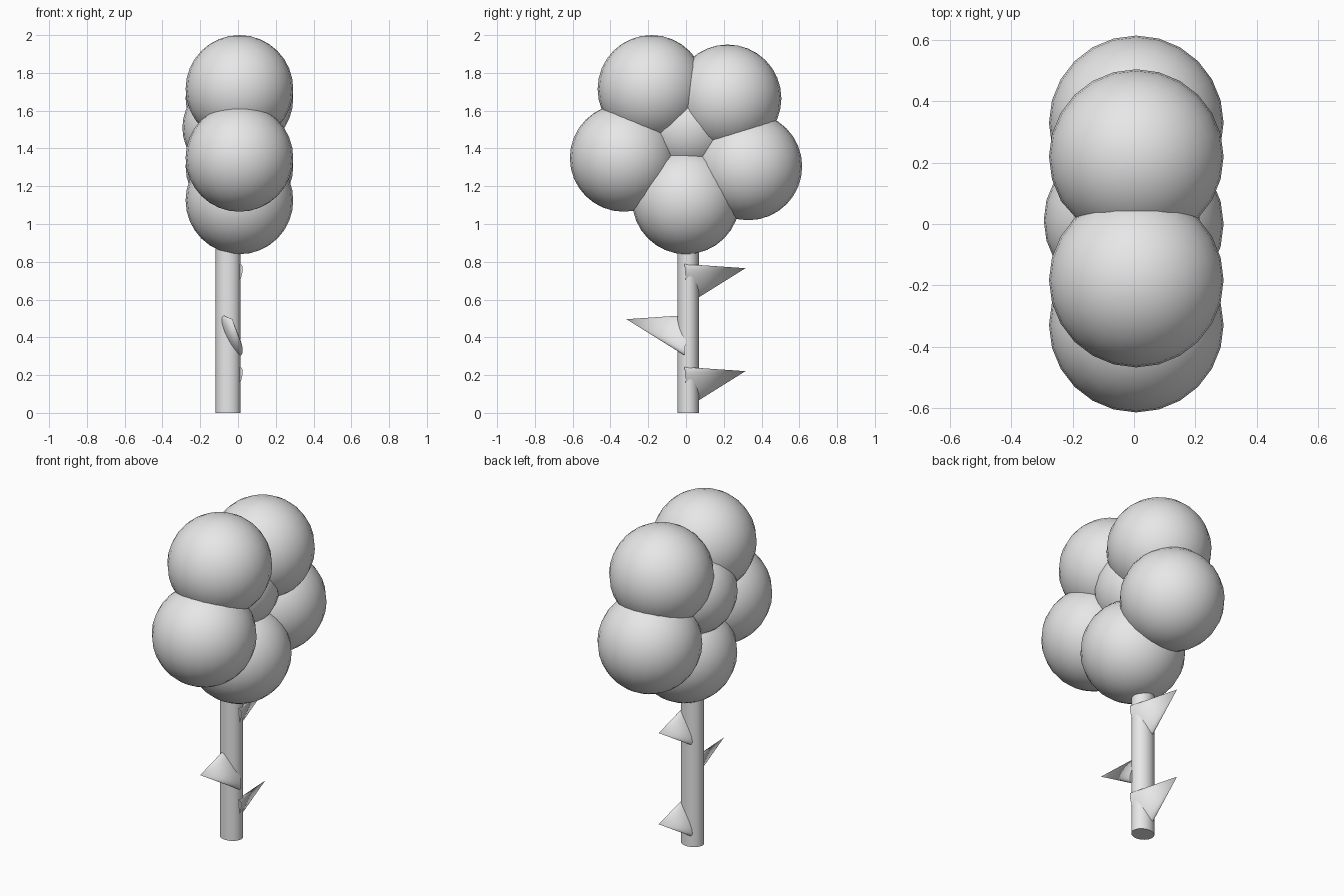
import bpy
import bmesh
import math

cube = bpy.data.objects.get("Cube")
if cube:
    bpy.data.objects.remove(cube, do_unlink=True)

# Single plain grey
grey = bpy.data.materials.new("plain_grey")
grey.use_nodes = True
COLOR = (0.8, 0.8, 0.8, 1)
grey.diffuse_color = COLOR
grey.node_tree.nodes["Principled BSDF"].inputs["Base Color"].default_value = COLOR


def finish(obj, name):
    obj.name = name
    obj.data.materials.append(grey)
    bpy.ops.object.select_all(action="DESELECT")
    obj.select_set(True)
    bpy.context.view_layer.objects.active = obj
    bpy.ops.object.shade_smooth_by_angle(angle=math.radians(40))


def ball(name, location, radius):
    bpy.ops.mesh.primitive_uv_sphere_add(segments=24, ring_count=16, radius=radius, location=location)
    finish(bpy.context.object, name)


def thorn(name, side, lift):
    """Flattened cone with a leaning oval base; side flips it around the stem."""
    long_r, short_r, lean, sides = 0.1175, 0.035, math.radians(25.6), 32
    bm = bmesh.new()
    ring = []
    for i in range(sides):
        a = 2 * math.pi * i / sides
        u, v = short_r * math.cos(a), long_r * math.sin(a)
        x = u * math.cos(lean) - v * math.sin(lean)
        z = u * math.sin(lean) + v * math.cos(lean)
        ring.append(bm.verts.new((side * x, side * 0.07 * z, z)))
    tip = bm.verts.new((side * 0.005, side * -0.315, 0.085))
    bm.faces.new(ring)
    for a, b in zip(ring, ring[1:] + ring[:1]):
        bm.faces.new((b, a, tip))
    bmesh.ops.recalc_face_normals(bm, faces=bm.faces)
    mesh = bpy.data.meshes.new(name)
    bm.to_mesh(mesh)
    bm.free()
    obj = bpy.data.objects.new(name, mesh)
    obj.location = (-0.035, 0, 0.411 + lift)
    bpy.context.collection.objects.link(obj)
    finish(obj, name)


# Flower head: five petals around a centre
petals = {
    "petal_bottom": (0.0, 1.125),
    "petal_front_low": (-0.33, 1.35),
    "petal_front_top": (-0.183, 1.715),
    "petal_back_top": (0.22, 1.665),
    "petal_back_low": (0.33, 1.305),
}
for name, (y, z) in petals.items():
    ball(name, (0.0075, y, z), 0.285)
ball("flower_centre", (-0.04, 0.012, 1.51), 0.2545)

# Stem, slightly oval, running up into the head
bpy.ops.mesh.primitive_cylinder_add(vertices=32, radius=1, depth=1.2, location=(-0.052, 0.012, 0.6))
stem = bpy.context.object
stem.scale = (0.066, 0.057, 1)
bpy.ops.object.transform_apply(location=False, rotation=False, scale=True)
finish(stem, "stem")

# Thorns
thorn("thorn_front", 1, 0)
thorn("thorn_back_upper", -1, 0.27)
thorn("thorn_back_lower", -1, -0.275)
